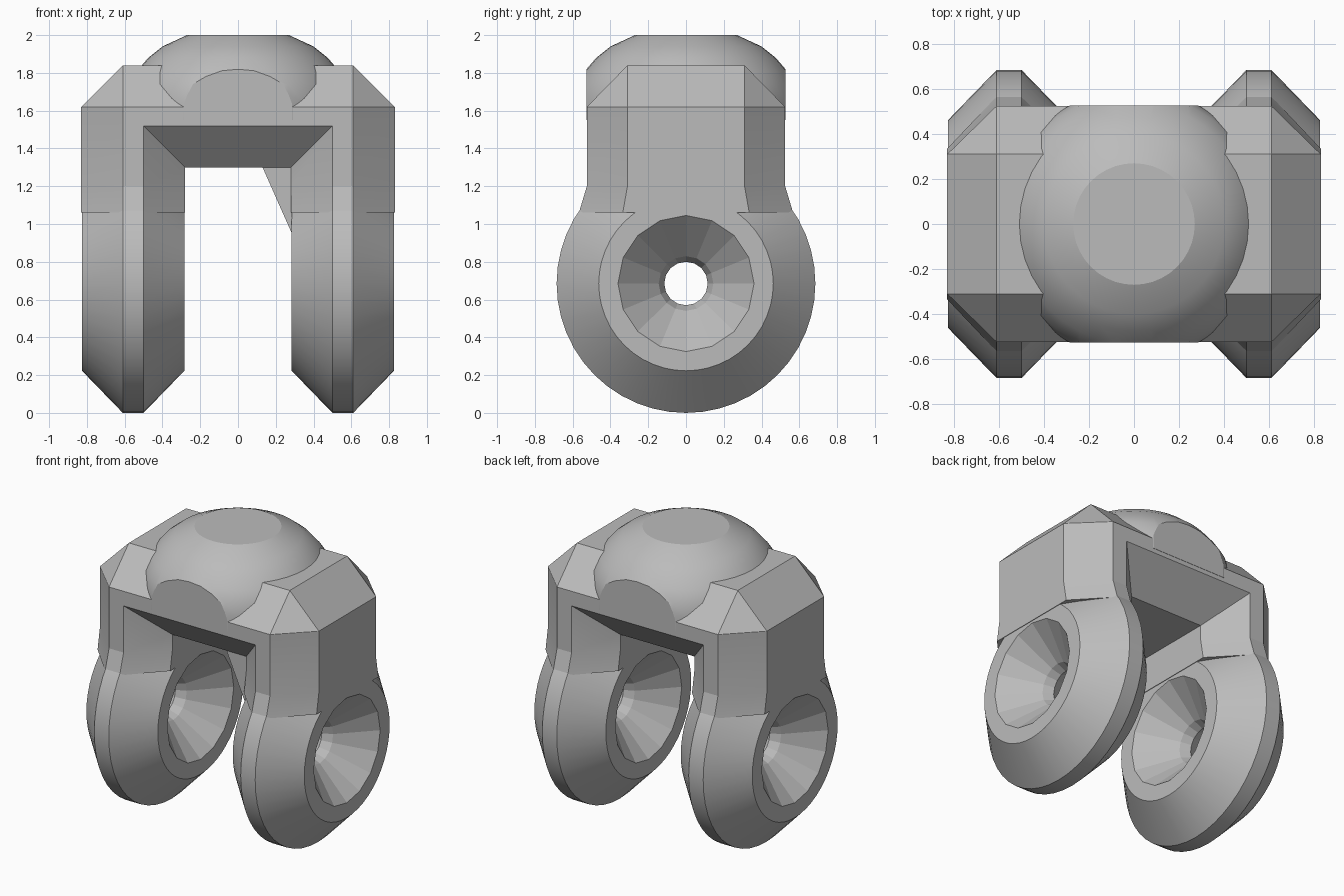
import bpy, bmesh, math

old = bpy.data.objects.get("Cube")
if old:
    bpy.data.objects.remove(old, do_unlink=True)

grey = bpy.data.materials.new("plain_grey")
grey.use_nodes = True
grey.diffuse_color = (0.5, 0.5, 0.5, 1)
grey.node_tree.nodes["Principled BSDF"].inputs["Base Color"].default_value = (0.5, 0.5, 0.5, 1)


def finish(name, bm, angle):
    bmesh.ops.remove_doubles(bm, verts=bm.verts, dist=0.0005)
    bmesh.ops.recalc_face_normals(bm, faces=bm.faces)
    mesh = bpy.data.meshes.new(name)
    bm.to_mesh(mesh)
    bm.free()
    mesh.materials.append(grey)
    ob = bpy.data.objects.new(name, mesh)
    bpy.context.collection.objects.link(ob)
    bpy.ops.object.select_all(action='DESELECT')
    bpy.context.view_layer.objects.active = ob
    ob.select_set(True)
    bpy.ops.object.shade_smooth_by_angle(angle=math.radians(angle))


def bridge(bm, a, b):
    n = len(a)
    for i in range(n):
        j = (i + 1) % n
        quad = [a[i], a[j], b[j], b[i]]
        if len({tuple(round(c, 4) for c in v.co) for v in quad}) > 2:
            bm.faces.new(quad)


# Yoke: chamfered bar swept from one leg, over the top, to the other leg
HALF, FLAT = 0.525, 0.31
LEVELS = {0.83: 1.84, 0.61: 1.62, 0.5: 1.52, 0.28: 1.30}
SECTION = [(0.83, -FLAT), (0.61, -HALF), (0.5, -HALF), (0.28, -FLAT),
           (0.28, FLAT), (0.5, HALF), (0.61, HALF), (0.83, FLAT)]


def leg_ring(side):
    rings = [[(side * d, y * 1.08, 1.06) for d, y in SECTION],
             [(side * d, y, 1.2) for d, y in SECTION],
             [(side * d, y, min(LEVELS[d], 1.62)) for d, y in SECTION],
             [(side * min(d, 0.61), y, LEVELS[d]) for d, y in SECTION]]
    return rings


bm = bmesh.new()
path = leg_ring(-1) + leg_ring(1)[::-1]
rings = [[bm.verts.new(p) for p in ring] for ring in path]
for a, b in zip(rings, rings[1:]):
    bridge(bm, a, b)
bm.faces.new(rings[0])
bm.faces.new(rings[-1])
finish("yoke", bm, 12)

# Eyes: chamfered discs with a faceted conical recess on both faces
SEG, FACETS, AXLE = 48, 16, 0.685
OUTER = [(0.462, 0.826), (0.685, 0.61), (0.685, 0.5), (0.462, 0.284)]
RECESS = [(0.36, 0.284), (0.145, 0.49), (0.115, 0.555), (0.145, 0.62), (0.36, 0.826)]


def eye(name, side):
    bm = bmesh.new()
    rings = []
    for k, (r, x) in enumerate(OUTER + RECESS):
        ring = []
        for i in range(SEG):
            t = math.tau * i / SEG
            rad = r
            if k >= len(OUTER):
                step = math.tau / FACETS
                rad = r * math.cos(step / 2) / math.cos(t % step - step / 2)
            ring.append(bm.verts.new((side * x, rad * math.sin(t), AXLE + rad * math.cos(t))))
        rings.append(ring)
    for a, b in zip(rings, rings[1:] + rings[:1]):
        bridge(bm, a, b)
    finish(name, bm, 12)


eye("right_eye", -1)
eye("left_eye", 1)

# Dome: turned cap trimmed flush with the front and back of the yoke
PROFILE = [(0.6, 1.55), (0.6, 1.64), (0.58, 1.74), (0.535, 1.81),
           (0.475, 1.88), (0.4, 1.94), (0.27, 2.0)]
bm = bmesh.new()
rings = []
for r, z in PROFILE:
    rings.append([bm.verts.new((r * math.cos(math.tau * i / 40),
                                r * math.sin(math.tau * i / 40), z)) for i in range(40)])
for a, b in zip(rings, rings[1:]):
    bridge(bm, a, b)
bm.faces.new(rings[0])
bm.faces.new(rings[-1])
for s in (-1, 1):
    cut = bmesh.ops.bisect_plane(bm, geom=bm.verts[:] + bm.edges[:] + bm.faces[:],
                                 plane_co=(0, s * 0.527, 0), plane_no=(0, s, 0), clear_outer=True)
    edges = [e for e in cut["geom_cut"] if isinstance(e, bmesh.types.BMEdge)]
    bmesh.ops.holes_fill(bm, edges=edges)
finish("dome", bm, 22)

# Gusset: small web between the crossbar and the left leg
bm = bmesh.new()
corners = [bm.verts.new(p) for p in
           [(0.13, -0.31, 1.3), (0.285, -0.31, 1.3), (0.285, -0.31, 0.95), (0.285, 0.2, 1.3)]]
bmesh.ops.convex_hull(bm, input=corners)
finish("gusset", bm, 12)
